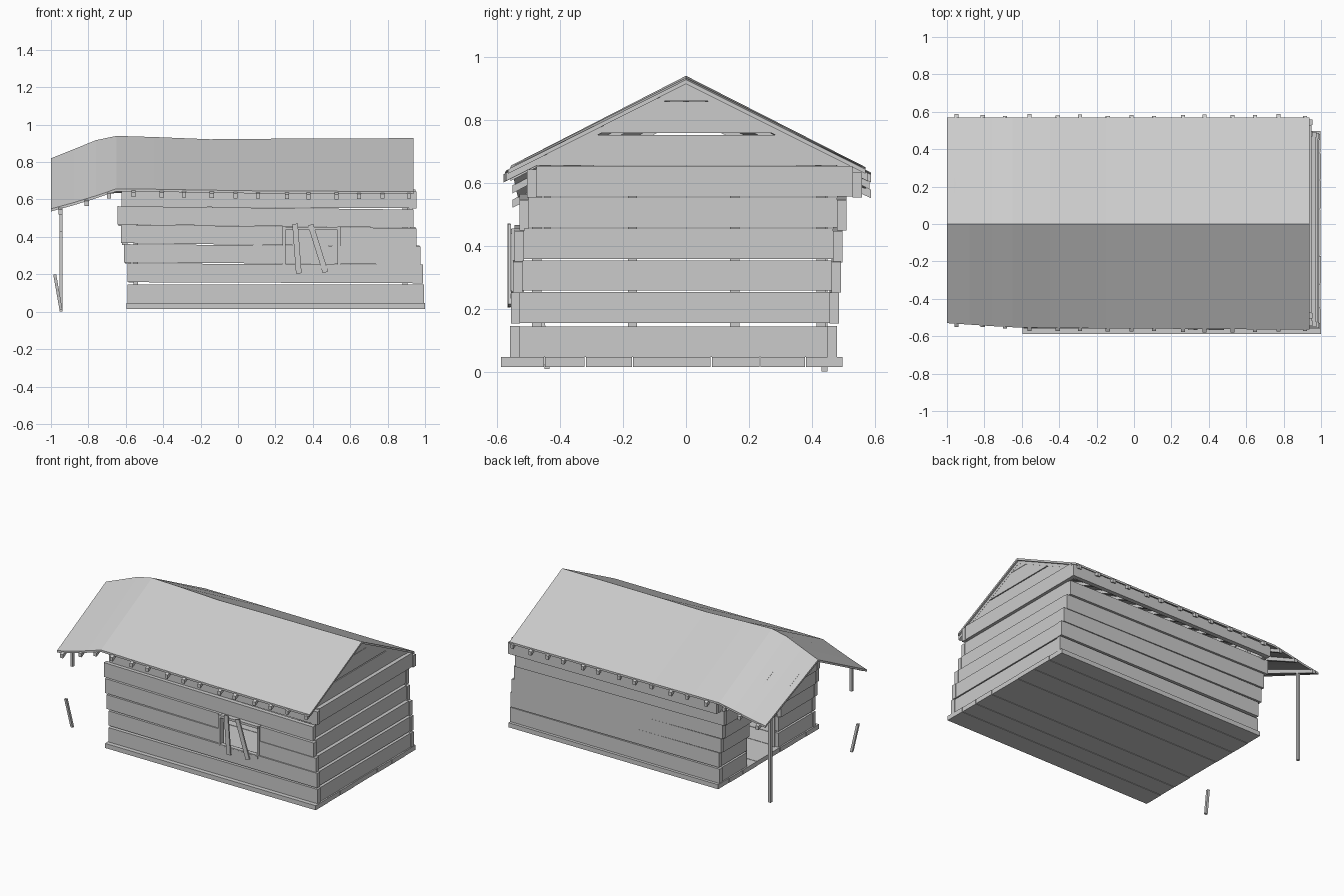
import bpy, bmesh, random
from mathutils import Vector

if "Cube" in bpy.data.objects:
    bpy.data.objects.remove(bpy.data.objects["Cube"])
random.seed(4)


def prism(name, profile, push):
    """Flat polygon pushed along a vector."""
    bm = bmesh.new()
    a = [bm.verts.new(p) for p in profile]
    b = [bm.verts.new(Vector(p) + Vector(push)) for p in profile]
    n = len(a)
    bm.faces.new(a)
    bm.faces.new(b[::-1])
    for i in range(n):
        bm.faces.new((a[i], b[i], b[(i + 1) % n], a[(i + 1) % n]))
    bmesh.ops.recalc_face_normals(bm, faces=bm.faces)
    me = bpy.data.meshes.new(name)
    bm.to_mesh(me)
    bm.free()
    ob = bpy.data.objects.new(name, me)
    bpy.context.collection.objects.link(ob)
    return ob


def box(name, x0, x1, y0, y1, z0, z1):
    return prism(name, [(x0, y0, z0), (x1, y0, z0), (x1, y1, z0), (x0, y1, z0)], (0, 0, z1 - z0))


def beam_xz(name, p, q, w, y0, y1):
    """Slanted board in a plane facing the front."""
    p, q = Vector((p[0], y0, p[1])), Vector((q[0], y0, q[1]))
    d = (q - p).normalized()
    s = Vector((-d.z, 0, d.x)) * w / 2
    return prism(name, [p - s, q - s, q + s, p + s], (0, y1 - y0, 0))


# Floor planks
edges = [-0.59, -0.45, -0.32, -0.17, 0.08, 0.235, 0.38, 0.5]
for i in range(7):
    j = random.uniform(0, 0.008) if i else 0
    box("floor_plank", -0.595 + j, 1.0 - j, edges[i] + 0.002, edges[i + 1] - 0.002, 0.015, 0.046)

# Wall layers: z0, z1, x left, x right, y front, y back, tilt
T = 0.03
layers = [
    (0.047, 0.145, -0.590, 0.995, -0.560, 0.480, 0.000),
    (0.155, 0.255, -0.590, 0.990, -0.557, 0.486, 0.003),
    (0.258, 0.355, -0.610, 0.975, -0.550, 0.492, 0.006),
    (0.357, 0.456, -0.625, 0.955, -0.545, 0.497, 0.010),
    (0.458, 0.555, -0.645, 0.938, -0.530, 0.510, 0.009),
    (0.557, 0.655, -0.622, 0.955, -0.505, 0.560, 0.004),
]
WX0, WX1 = 0.245, 0.54
DOOR0, DOOR1 = -0.165, 0.175


def long_board(name, x0, x1, y, layer, zmax=9):
    z0, z1, xl, xr, _, _, t = layer
    z = lambda x, base: min(zmax, base + t * (1 - 2 * (x - xl) / (xr - xl)))
    prism(name, [(x0, y, z(x0, z0)), (x1, y, z(x1, z0)), (x1, y, z(x1, z1)), (x0, y, z(x0, z1))], (0, T, 0))


for i, L in enumerate(layers):
    z0, z1, xl, xr, yf, yb, t = L
    # Front wall, split around the window
    if i in (2, 3):
        long_board("front_board", xl, WX0, yf, L)
        long_board("front_board", WX1, xr, yf, L)
    else:
        long_board("front_board", xl, xr, yf, L, 0.643)
    # Back wall
    long_board("back_board", xl, xr, yb - T, L, 0.633 if i == 5 else 9)
    # Right wall
    box("right_board", xr - T - 0.005, xr - 0.005, yf + T, yb - T, z0, z1 - 0.002)
    # Left wall, split around the doorway
    spans = [(yf + T, yb - T)] if i == 5 else [(yf + T, DOOR0), (DOOR1, yb - T)]
    for a, b in spans:
        box("left_board", xl + 0.005, xl + 0.005 + T, a, b, z0, z1 - 0.002)

# Studs at the corners and door frame
for y in (-0.475, -0.17, 0.155, 0.43):
    box("left_stud", -0.56, -0.535, y - 0.015, y + 0.015, 0.046, 0.63)
    box("right_stud", 0.88, 0.905, y - 0.015, y + 0.015, 0.046, 0.63)

# Gable boards
for x in (-0.62, 0.90):
    for z0, z1 in ((0.655, 0.752), (0.758, 0.858), (0.86, 0.893)):
        h0, h1 = (0.895 - z0) * 2.05, (0.895 - z1) * 2.05
        prism("gable_board", [(x, -h0, z0), (x, h0, z0), (x, h1, z1), (x, -h1, z1)], (0.025, 0, 0))

# Roof stations: x, ridge z, front eave y and z, back eave y and z
stations = [
    (-1.0, 0.82, -0.53, 0.55, 0.57, 0.585),
    (-0.88, 0.868, -0.538, 0.583, 0.57, 0.605),
    (-0.76, 0.917, -0.546, 0.62, 0.57, 0.63),
    (-0.65, 0.94, -0.552, 0.657, 0.57, 0.65),
    (-0.45, 0.934, -0.556, 0.655, 0.57, 0.65),
    (-0.15, 0.922, -0.558, 0.65, 0.57, 0.648),
    (0.2, 0.925, -0.56, 0.645, 0.57, 0.646),
    (0.938, 0.928, -0.565, 0.643, 0.57, 0.643),
]


def at(x):
    for a, b in zip(stations, stations[1:]):
        if x <= b[0]:
            f = (x - a[0]) / (b[0] - a[0])
            return [p + (q - p) * f for p, q in zip(a, b)]
    return list(stations[-1])


bm = bmesh.new()
D = 0.014
rows = []
for x, zr, yf, zf, yb, zb in stations:
    pts = [(yf, zf), (0, zr), (yb, zb), (yb, zb - D), (0, zr - D), (yf, zf - D)]
    rows.append([bm.verts.new((x, y, z)) for y, z in pts])
for a, b in zip(rows, rows[1:]):
    for k in range(6):
        m = (k + 1) % 6
        bm.faces.new((a[k], b[k], b[m], a[m]))
for r in (rows[0], rows[-1]):
    bm.faces.new((r[0], r[1], r[4], r[5]))
    bm.faces.new((r[1], r[2], r[3], r[4]))
bmesh.ops.recalc_face_normals(bm, faces=bm.faces)
me = bpy.data.meshes.new("roof")
bm.to_mesh(me)
bm.free()
bpy.context.collection.objects.link(bpy.data.objects.new("roof", me))

# Rafters under the roof, ends poking past the eaves
count = 15
for i in range(count):
    x = -0.95 + i * 1.865 / (count - 1) + (random.uniform(-0.015, 0.015) if 0 < i < count - 1 else 0)
    _, zr, yf, zf, yb, zb = at(x)
    for ye, ze in ((yf, zf), (yb, zb)):
        f = 1 + random.uniform(0.012, 0.035)
        y, z = ye * f, zr + (ze - zr) * f
        o = 0.008
        prism("rafter", [(x - 0.011, 0, zr - o), (x - 0.011, y, z - o),
                         (x - 0.011, y, z - o - 0.026), (x - 0.011, 0, zr - o - 0.026)], (0.022, 0, 0))

# Window frame and the crooked boards nailed over it
for x in (WX0, WX1):
    box("window_side", x - 0.008, x + 0.008, -0.555, -0.515, 0.235, 0.455)
for z in (0.24, 0.445):
    box("window_rail", WX0, WX1, -0.558, -0.515, z - 0.008, z + 0.008)
beam_xz("window_slat", (0.325, 0.205), (0.305, 0.47), 0.03, -0.568, -0.558)
beam_xz("window_slat", (0.468, 0.21), (0.388, 0.465), 0.03, -0.566, -0.556)

# Porch posts: whole at the back, snapped at the front
box("back_post", -0.955, -0.937, 0.431, 0.449, 0, 0.635)
box("front_post_stub", -0.955, -0.937, -0.449, -0.431, 0.425, 0.585)
prism("fallen_post", [(-0.954, -0.449, 0.008), (-0.938, -0.449, 0.008),
                      (-0.938, -0.433, 0.008), (-0.954, -0.433, 0.008)], (-0.034, -0.02, 0.192))
